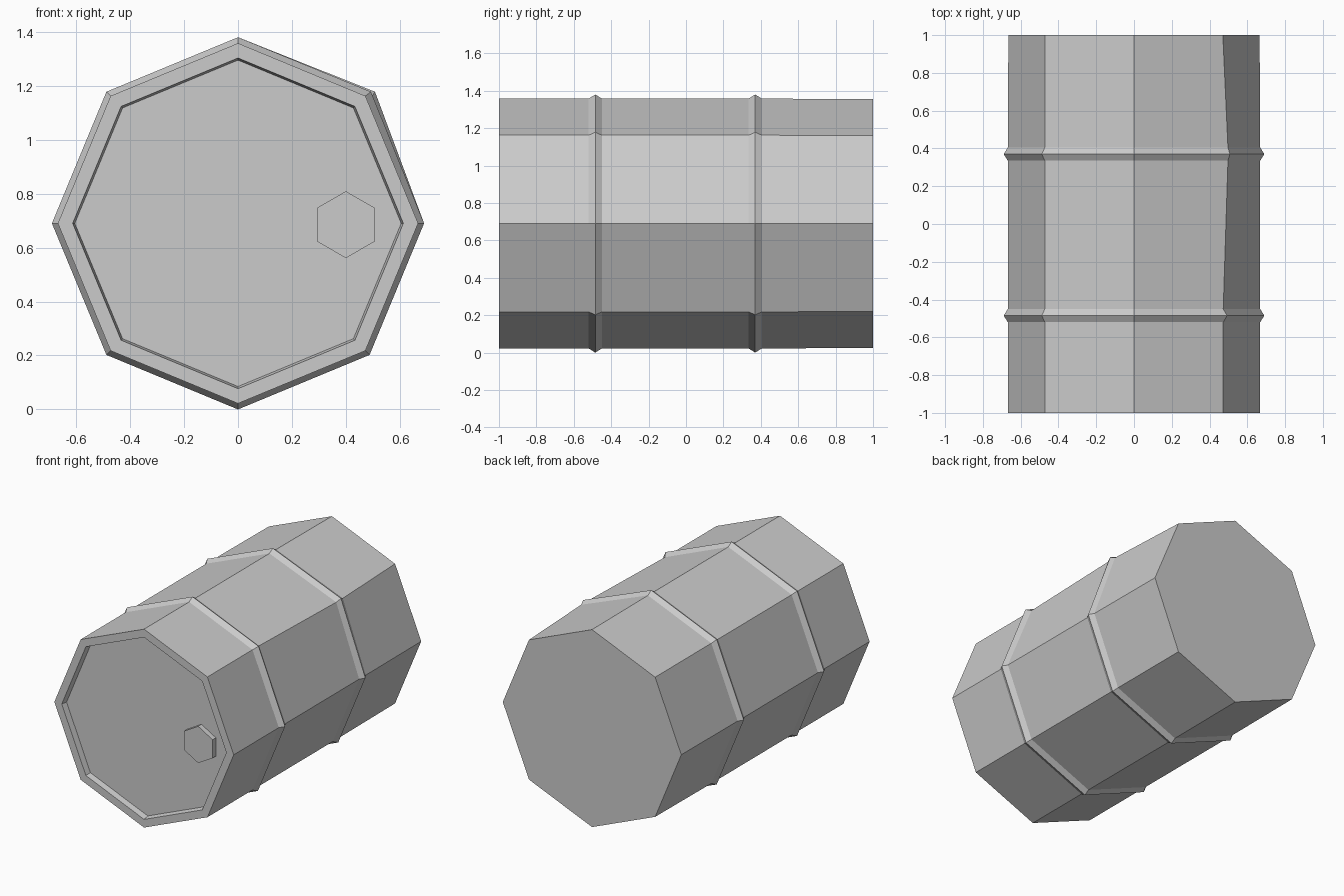
import bpy, bmesh, math

if "Cube" in bpy.data.objects:
    bpy.data.objects.remove(bpy.data.objects["Cube"])

CZ = 0.69  # height of the drum axis


def lathe(name, rings, sides, cx=0.0, cz=CZ, start=0.0):
    """Loft polygon rings (y, radius, upper-right dent) along y and cap both ends."""
    bm = bmesh.new()
    loops = []
    for y, r, dent in rings:
        loop = []
        for i in range(sides):
            a = start + 2 * math.pi * i / sides
            x = cx + r * math.cos(a) + (dent if i == 1 else 0)
            loop.append(bm.verts.new((x, y, cz + r * math.sin(a))))
        loops.append(loop)
    for a, b in zip(loops, loops[1:]):
        for i in range(sides):
            j = (i + 1) % sides
            bm.faces.new((a[i], a[j], b[j], b[i]))
    bm.faces.new(loops[0])
    bm.faces.new(loops[-1])
    bmesh.ops.recalc_face_normals(bm, faces=bm.faces)
    mesh = bpy.data.meshes.new(name)
    bm.to_mesh(mesh)
    bm.free()
    obj = bpy.data.objects.new(name, mesh)
    bpy.context.collection.objects.link(obj)
    return obj


# Octagonal drum: recessed lid, rim, two raised ribs, flat back
lathe("drum_body", [
    (-0.96, 0.605, 0), (-1.00, 0.613, 0),             # lid recess and rim
    (-1.00, 0.668, 0),
    (-0.52, 0.668, 0), (-0.485, 0.69, 0.005), (-0.45, 0.668, 0),   # front rib
    (0.335, 0.668, 0.025), (0.37, 0.69, 0.02), (0.405, 0.668, 0.025),  # rear rib
    (1.00, 0.665, 0),
], 8)

# Hexagonal bung on the lid
lathe("bung_cap", [(-0.995, 0.124, 0), (-0.95, 0.124, 0)], 6,
      cx=0.40, cz=0.685, start=math.pi / 6)
